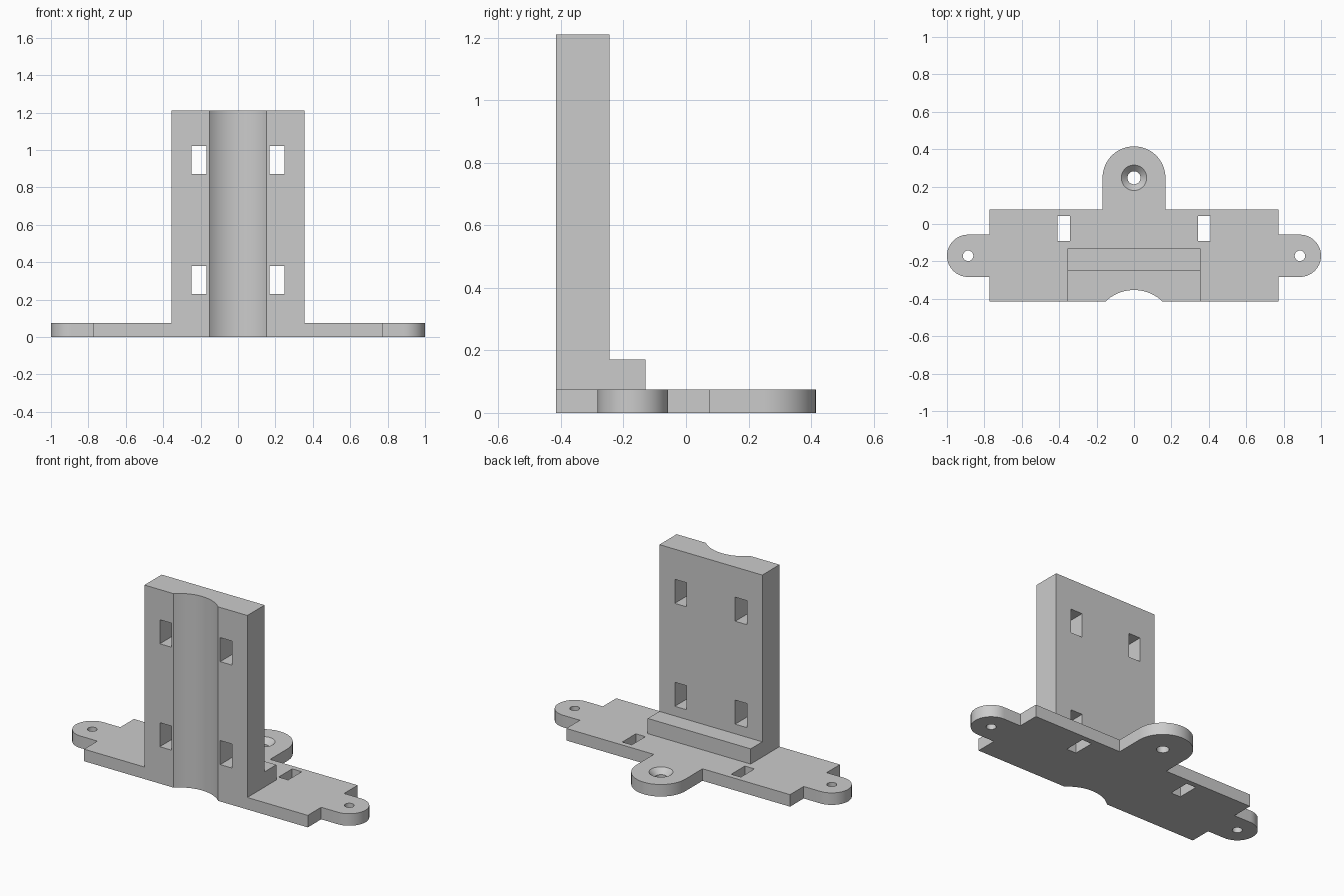
import bpy, bmesh
from math import pi, cos, sin, radians
from mathutils import Vector

if "Cube" in bpy.data.objects:
    bpy.data.objects.remove(bpy.data.objects["Cube"])

FRONT, WALL_BACK, STEP_BACK, BASE_BACK = -0.415, -0.245, -0.13, 0.077
BASE_TOP, STEP_TOP, WALL_TOP = 0.075, 0.17, 1.21
BASE_X, WALL_X = 0.772, 0.355
EAR_X, EAR_Y, EAR_R = 0.887, -0.17, 0.113
TAB_Y, TAB_R = 0.247, 0.168

grey = bpy.data.materials.new("grey plastic")
grey.use_nodes = True
grey.diffuse_color = (0.6, 0.6, 0.6, 1)
grey.node_tree.nodes["Principled BSDF"].inputs["Base Color"].default_value = (0.6, 0.6, 0.6, 1)


def prism(name, points, offset):
    """Extrude a closed outline into a solid."""
    bm = bmesh.new()
    face = bm.faces.new([bm.verts.new(p) for p in points])
    out = bmesh.ops.extrude_face_region(bm, geom=[face])
    moved = [v for v in out["geom"] if isinstance(v, bmesh.types.BMVert)]
    bmesh.ops.translate(bm, verts=moved, vec=Vector(offset))
    bmesh.ops.recalc_face_normals(bm, faces=bm.faces)
    mesh = bpy.data.meshes.new(name)
    bm.to_mesh(mesh)
    bm.free()
    mesh.materials.append(grey)
    obj = bpy.data.objects.new(name, mesh)
    bpy.context.collection.objects.link(obj)
    return obj


def box(name, x0, x1, y0, y1, z0, z1):
    return prism(name, [(x0, y0, z0), (x1, y0, z0), (x1, y1, z0), (x0, y1, z0)], (0, 0, z1 - z0))


def cone(name, x, y, z0, z1, r0, r1, sides=48):
    bpy.ops.mesh.primitive_cone_add(vertices=sides, radius1=r0, radius2=r1, depth=z1 - z0,
                                    location=(x, y, (z0 + z1) / 2))
    obj = bpy.context.object
    obj.name = name
    obj.data.materials.append(grey)
    return obj


def combine(target, tool, operation):
    mod = target.modifiers.new(tool.name, "BOOLEAN")
    mod.operation, mod.object, mod.solver = operation, tool, "EXACT"
    bpy.ops.object.select_all(action="DESELECT")
    bpy.context.view_layer.objects.active = target
    target.select_set(True)
    bpy.ops.object.modifier_apply(modifier=mod.name)
    bpy.data.objects.remove(tool)


def arc(cx, cy, r, start, end, steps=32):
    angles = [radians(start + (end - start) * i / steps) for i in range(steps + 1)]
    return [(cx + r * cos(a), cy + r * sin(a), 0) for a in angles]


# Base plate: right half outline with ear and rear tab, then mirrored
half = [(BASE_X, FRONT, 0), (BASE_X, EAR_Y - EAR_R, 0)]
half += arc(EAR_X, EAR_Y, EAR_R, -90, 90)
half += [(BASE_X, EAR_Y + EAR_R, 0), (BASE_X, BASE_BACK, 0), (TAB_R, BASE_BACK, 0)]
half += arc(0, TAB_Y, TAB_R, 0, 90, 24)
outline = half + [(-x, y, z) for x, y, z in reversed(half[:-1])]
bracket = prism("mounting_bracket", outline, (0, 0, BASE_TOP))

# Upright wall with the low step behind it
side = [(FRONT, 0), (STEP_BACK, 0), (STEP_BACK, STEP_TOP), (WALL_BACK, STEP_TOP),
        (WALL_BACK, WALL_TOP), (FRONT, WALL_TOP)]
wall = prism("wall", [(-WALL_X, y, z) for y, z in side], (2 * WALL_X, 0, 0))
combine(bracket, wall, "UNION")

# Shallow round groove down the front
combine(bracket, cone("groove", 0, -0.573, -0.1, 1.4, 0.22, 0.22, 96), "DIFFERENCE")

# Strap slots, ear holes
for s in (-1, 1):
    for z in (0.23, 0.872):
        x0, x1 = sorted((s * 0.168, s * 0.249))
        combine(bracket, box("wall_slot", x0, x1, -0.6, 0, z, z + 0.15), "DIFFERENCE")
    x0, x1 = sorted((s * 0.343, s * 0.409))
    combine(bracket, box("base_slot", x0, x1, -0.09, 0.044, -0.1, 0.2), "DIFFERENCE")
    combine(bracket, cone("ear_hole", s * EAR_X, EAR_Y, -0.1, 0.2, 0.028, 0.028), "DIFFERENCE")

# Countersunk screw hole in the rear tab
combine(bracket, cone("screw_hole", 0, TAB_Y, -0.1, 0.2, 0.035, 0.035), "DIFFERENCE")
combine(bracket, cone("countersink", 0, TAB_Y, 0.04, 0.077, 0.033, 0.07), "DIFFERENCE")

bpy.ops.object.shade_smooth_by_angle(angle=radians(25))
